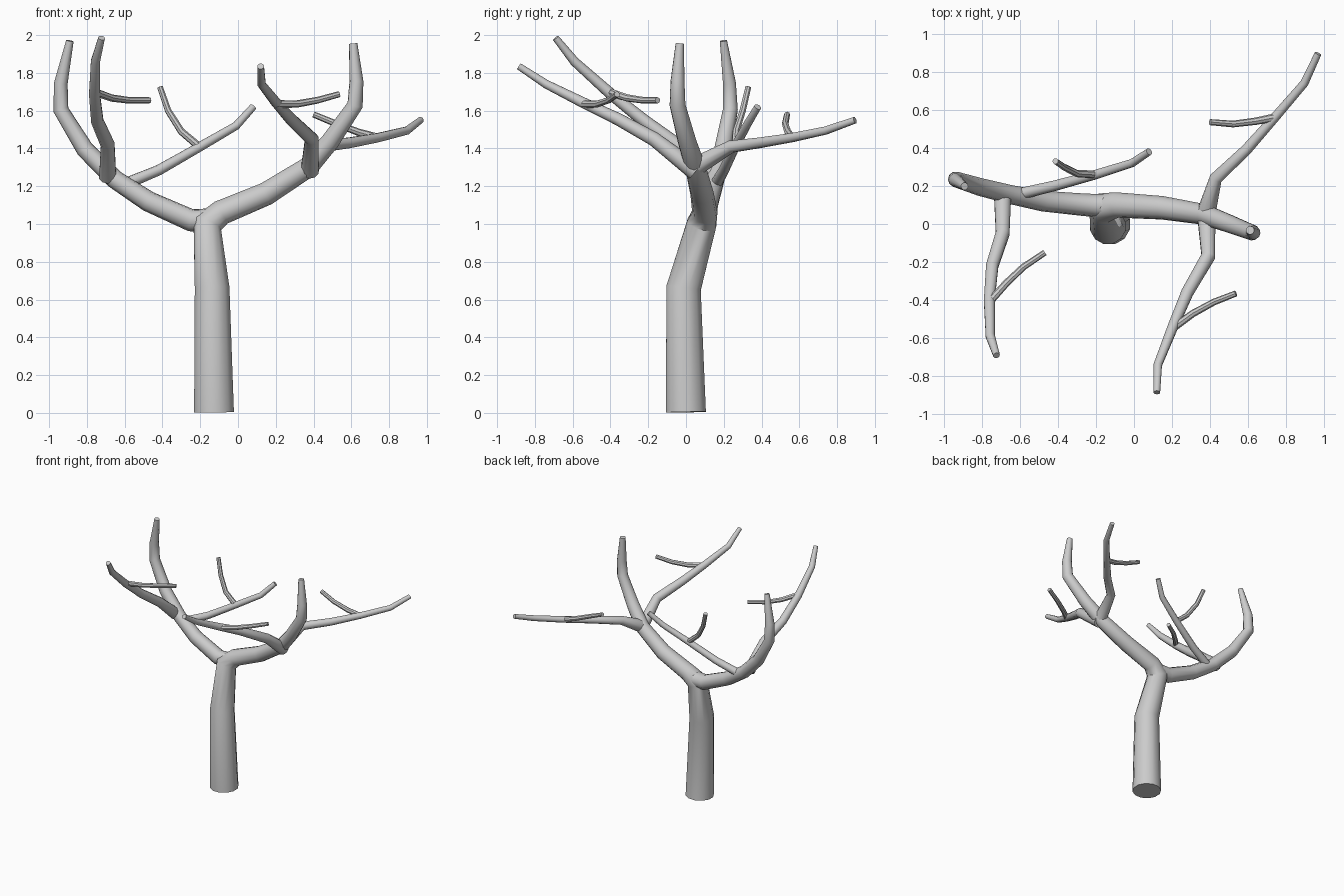
import bpy, bmesh, math
from mathutils import Vector


def branch(name, pts, radii, sides=10):
    """Tapered capped tube swept through pts, rings set on the bend bisectors."""
    pts = [Vector(p) for p in pts]
    n = len(pts)
    # a two-value radius is spread evenly along the path
    if len(radii) == 2:
        a, b = radii
        radii = [a + (b - a) * i / (n - 1) for i in range(n)]
    dirs = [(pts[i + 1] - pts[i]).normalized() for i in range(n - 1)]
    bm = bmesh.new()
    rings = []
    prev_t, u = dirs[0], dirs[0].orthogonal().normalized()
    for i in range(n):
        t = (dirs[max(i - 1, 0)] + dirs[min(i, n - 2)]).normalized()
        u = prev_t.rotation_difference(t) @ u
        v = t.cross(u)
        prev_t = t
        rings.append([bm.verts.new(pts[i] + radii[i] * (
            u * math.cos(math.tau * k / sides) + v * math.sin(math.tau * k / sides)))
            for k in range(sides)])
    for a, b in zip(rings, rings[1:]):
        for k in range(sides):
            j = (k + 1) % sides
            bm.faces.new((a[k], a[j], b[j], b[k]))
    bm.faces.new(rings[0][::-1])
    bm.faces.new(rings[-1])
    mesh = bpy.data.meshes.new(name)
    bm.to_mesh(mesh)
    bm.free()
    ob = bpy.data.objects.new(name, mesh)
    bpy.context.collection.objects.link(ob)
    bpy.ops.object.select_all(action='DESELECT')
    ob.select_set(True)
    bpy.context.view_layer.objects.active = ob
    bpy.ops.object.shade_smooth_by_angle(angle=math.radians(42))
    return ob


# trunk, flowing into the right main limb
branch("trunk_and_right_limb",
       [(-.127, 0, .004), (-.137, -.013, .66), (-.163, .083, 1.0), (-.09, .1, 1.06),
        (.15, .085, 1.16), (.37, .05, 1.3), (.49, .005, 1.44), (.62, -.045, 1.63),
        (.627, -.045, 1.755), (.61, -.033, 1.955)],
       [.109, .095, .081, .067, .062, .055, .049, .042, .037, .022], 12)

# left main limb
branch("left_limb",
       [(-.14, .095, 1.02), (-.25, .1, 1.02), (-.475, .12, 1.12), (-.65, .155, 1.235),
        (-.81, .195, 1.395), (-.938, .235, 1.605), (-.938, .23, 1.745), (-.89, .198, 1.97)],
       [.064, .06, .055, .05, .047, .041, .036, .02])

# secondary branches
branch("left_front_branch",
       [(-.69, .15, 1.25), (-.69, -.05, 1.42), (-.745, -.22, 1.545), (-.76, -.4, 1.69),
        (-.755, -.59, 1.86), (-.722, -.69, 1.985)], [.047, .038, .034, .03, .025, .018])
branch("left_back_branch",
       [(-.59, .16, 1.215), (-.42, .2, 1.285), (-.2, .26, 1.41), (-.01, .32, 1.52),
        (.08, .38, 1.62)], [.031, .019])
branch("right_front_branch",
       [(.38, .05, 1.28), (.39, -.17, 1.45), (.28, -.36, 1.555), (.2, -.55, 1.645),
        (.125, -.74, 1.74), (.12, -.885, 1.835)], [.05, .038, .033, .028, .023, .018])
branch("right_back_branch",
       [(.38, .06, 1.31), (.43, .24, 1.41), (.59, .39, 1.43), (.74, .56, 1.457),
        (.895, .74, 1.495), (.967, .895, 1.55)], [.05, .034, .029, .025, .022, .018])

# twigs
twigs = {
    "left_front_twig": [(-.76, -.41, 1.7), (-.67, -.31, 1.667), (-.58, -.225, 1.655), (-.468, -.15, 1.655)],
    "left_back_twig": [(-.2, .26, 1.405), (-.3, .265, 1.49), (-.37, .3, 1.6), (-.413, .33, 1.725)],
    "right_front_twig": [(.2, -.55, 1.635), (.31, -.47, 1.635), (.42, -.41, 1.655), (.535, -.365, 1.687)],
    "right_back_twig": [(.74, .56, 1.458), (.64, .54, 1.485), (.52, .525, 1.53), (.4, .535, 1.58)],
}
for name, pts in twigs.items():
    branch(name, pts, [.021, .016], 8)
